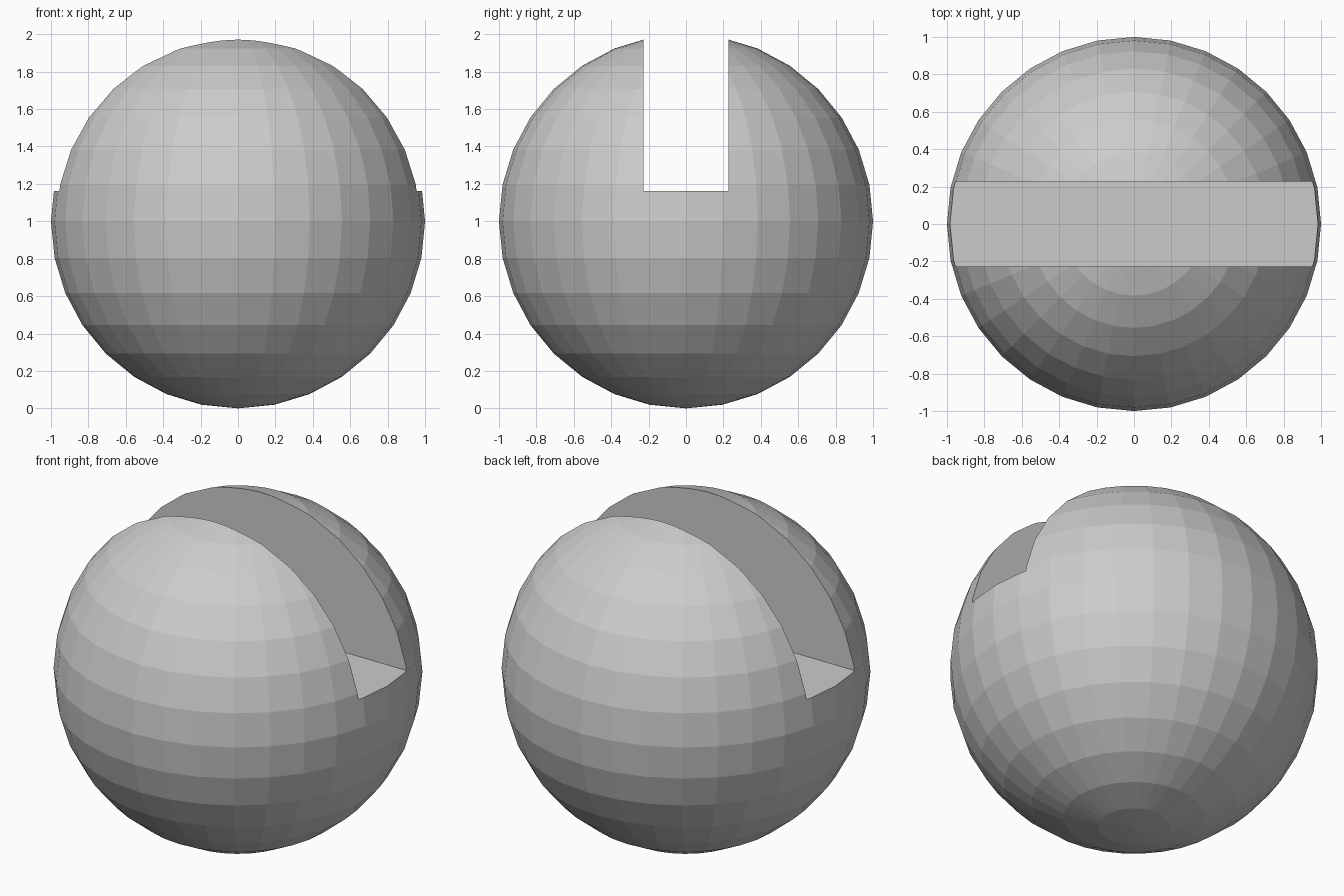
import bpy

if "Cube" in bpy.data.objects:
    bpy.data.objects.remove(bpy.data.objects["Cube"])

# Low-poly ball body
bpy.ops.mesh.primitive_uv_sphere_add(segments=32, ring_count=16, radius=1, location=(0, 0, 1))
ball = bpy.context.object
ball.name = "slotted_ball"

# Box cutter for the straight slot across the top
floor_z, top_z, half_width = 1.163, 2.4, 0.227
bpy.ops.mesh.primitive_cube_add(size=1, location=(0, 0, (floor_z + top_z) / 2))
cutter = bpy.context.object
cutter.name = "slot_cutter"
cutter.scale = (3, 2 * half_width, top_z - floor_z)
cutter.hide_render = True
bpy.context.view_layer.update()

# Cut the slot
cut = ball.modifiers.new("slot", 'BOOLEAN')
cut.operation = 'DIFFERENCE'
cut.solver = 'EXACT'
cut.object = cutter
bpy.context.view_layer.objects.active = ball
bpy.ops.object.modifier_apply(modifier=cut.name)
bpy.data.objects.remove(cutter)
